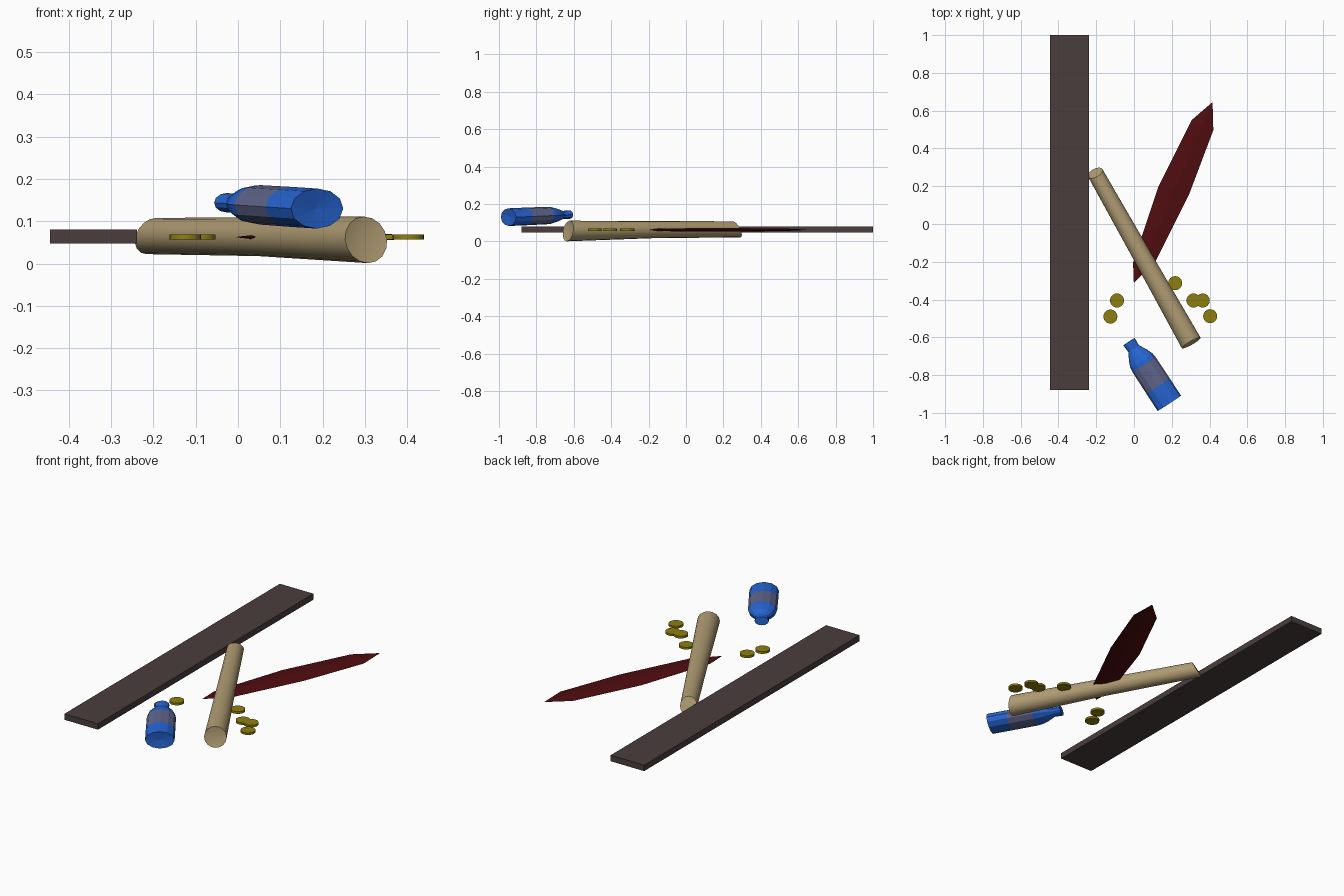
import bpy, bmesh, math
from mathutils import Vector

if "Cube" in bpy.data.objects:
    bpy.data.objects.remove(bpy.data.objects["Cube"])


def material(name, rgb):
    m = bpy.data.materials.new(name)
    m.diffuse_color = (*rgb, 1)
    m.use_nodes = True
    m.node_tree.nodes["Principled BSDF"].inputs["Base Color"].default_value = m.diffuse_color
    return m


WOOD = material("pale wood", (0.43, 0.33, 0.17))
PLANK = material("dark plank", (0.07, 0.047, 0.047))
RED = material("dark red", (0.08, 0.004, 0.005))
GOLD = material("gold", (0.27, 0.21, 0.005))
BLUE = material("blue", (0.02, 0.13, 0.65))
LABEL = material("grey label", (0.115, 0.13, 0.26))


def loft(name, rings, mats, band_mats=None, dish=(0, 0)):
    """Skin a stack of rings; dish moves the cap centres along the axis."""
    bm = bmesh.new()
    loops = [[bm.verts.new(p) for p in r] for r in rings]
    n = len(loops[0])
    for i, (a, b) in enumerate(zip(loops, loops[1:])):
        for j in range(n):
            k = (j + 1) % n
            f = bm.faces.new((a[j], a[k], b[k], b[j]))
            f.material_index = band_mats[i] if band_mats else 0
    mids = [sum((v.co for v in l), Vector()) / n for l in (loops[0], loops[-1])]
    axis = (mids[1] - mids[0]).normalized()
    for l, mid, d in zip((loops[0], loops[-1]), mids, dish):
        c = bm.verts.new(mid + axis * d)
        for j in range(n):
            bm.faces.new((l[j], l[(j + 1) % n], c))
    bmesh.ops.recalc_face_normals(bm, faces=bm.faces)
    me = bpy.data.meshes.new(name)
    bm.to_mesh(me)
    bm.free()
    for m in mats:
        me.materials.append(m)
    ob = bpy.data.objects.new(name, me)
    bpy.context.collection.objects.link(ob)
    return ob


def ring(centre, axis, rx, rz, n, slant=0):
    """Ellipse across the axis; slant pushes its lower side along the axis."""
    axis = axis.normalized()
    side = axis.cross(Vector((0, 0, 1))).normalized()
    up = side.cross(axis)
    pts = []
    for i in range(n):
        a = math.tau * i / n
        pts.append(centre + side * rx * math.cos(a) + up * rz * math.sin(a)
                   - axis * slant * math.sin(a))
    return pts


def smooth(ob, angle):
    bpy.ops.object.select_all(action='DESELECT')
    ob.select_set(True)
    bpy.context.view_layer.objects.active = ob
    bpy.ops.object.shade_smooth_by_angle(angle=math.radians(angle))


# Plank
bpy.ops.mesh.primitive_cube_add(size=1, location=(-0.342, 0.06, 0.0635))
plank = bpy.context.object
plank.name = "plank"
plank.scale = (0.205, 1.88, 0.033)
plank.data.materials.append(PLANK)

# Log, thicker at the front, with slanted ends
back, front = Vector((-0.205, 0.27, 0.065)), Vector((0.303, -0.63, 0.056))
mid = (back + front) / 2 + Vector((0, 0, 0.003))
d = front - back
log = loft("log", [ring(back, d, 0.043, 0.043, 16, -0.022),
                   ring(mid, d, 0.049, 0.046, 16),
                   ring(front, d, 0.057, 0.055, 16, 0.01)], [WOOD], dish=(0, -0.012))
smooth(log, 40)

# Leaf-shaped blade: left and right edge points, ridge half-thickness
sections = [((-0.001, -0.312), (0.001, -0.310), 0.001),
            ((-0.005, -0.205), (0.115, -0.195), 0.007),
            ((0.13, 0.20), (0.293, 0.16), 0.0095),
            ((0.305, 0.55), (0.42, 0.497), 0.007),
            ((0.413, 0.643), (0.416, 0.641), 0.001)]
rings = []
for l, r, h in sections:
    l, r = Vector((*l, 0.0625)), Vector((*r, 0.0625))
    m, z = (l + r) / 2, Vector((0, 0, h))
    rings.append([l, m + z, r, m - z])
loft("blade", rings, [RED])

# Coins
for i, (x, y) in enumerate([(-0.09, -0.405), (-0.125, -0.49), (0.218, -0.313),
                            (0.315, -0.405), (0.364, -0.405), (0.403, -0.488)]):
    bpy.ops.mesh.primitive_cylinder_add(vertices=24, radius=0.037, depth=0.012,
                                        location=(x, y, 0.063))
    coin = bpy.context.object
    coin.name = f"coin_{i + 1}"
    coin.data.materials.append(GOLD)
    smooth(coin, 40)

# Flattened bottle lying on its side: distance along the axis, radius
base, tip = Vector((0.187, -0.949, 0.130)), Vector((-0.027, -0.622, 0.144))
d = tip - base
profile = [(0, 0.074), (0.11, 0.074), (0.245, 0.073), (0.27, 0.070), (0.305, 0.056),
           (0.346, 0.033), (0.358, 0.034), (0.39, 0.036)]
loft("bottle", [ring(base + d.normalized() * t, d, r, r * 0.64, 12) for t, r in profile],
     [BLUE, LABEL], band_mats=[0, 1, 0, 0, 0, 0, 0], dish=(0.006, 0))
